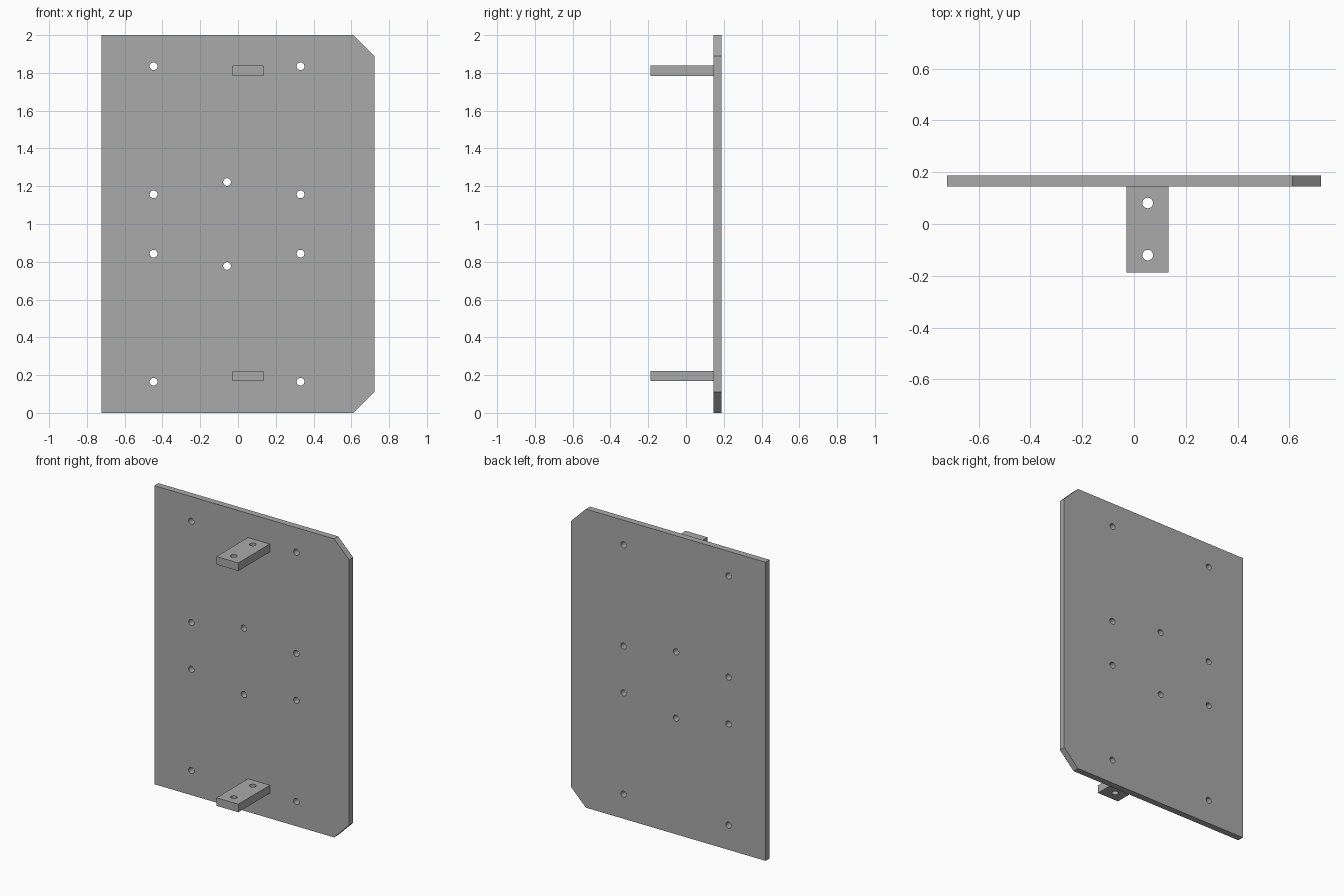
import bpy, bmesh, math
from mathutils import Matrix, Vector

cube = bpy.data.objects.get("Cube")
if cube:
    bpy.data.objects.remove(cube, do_unlink=True)

# Plain grey metal
GREY = (0.40, 0.40, 0.40, 1)
metal = bpy.data.materials.new("grey_metal")
metal.use_nodes = True
metal.diffuse_color = GREY
metal.node_tree.nodes["Principled BSDF"].inputs["Base Color"].default_value = GREY

HOLE_RADIUS = 0.0205
HOLE_SIDES = 32


def circle(cx, cy):
    steps = [math.tau * i / HOLE_SIDES for i in range(HOLE_SIDES)]
    return [(cx + HOLE_RADIUS * math.cos(a), cy + HOLE_RADIUS * math.sin(a)) for a in steps]


def drilled_plate(name, outline, holes, thickness, placement):
    """Fill an outline around round holes, then extrude it along local z."""
    bm = bmesh.new()
    for loop in [outline] + [circle(*h) for h in holes]:
        verts = [bm.verts.new((x, y, 0)) for x, y in loop]
        for a, b in zip(verts, verts[1:] + verts[:1]):
            bm.edges.new((a, b))
    bmesh.ops.triangle_fill(bm, use_beauty=True, use_dissolve=False,
                            edges=bm.edges[:], normal=Vector((0, 0, 1)))
    top = bmesh.ops.extrude_face_region(bm, geom=bm.faces[:])["geom"]
    bmesh.ops.translate(bm, vec=(0, 0, thickness),
                        verts=[g for g in top if isinstance(g, bmesh.types.BMVert)])
    bmesh.ops.recalc_face_normals(bm, faces=bm.faces[:])
    mesh = bpy.data.meshes.new(name)
    bm.to_mesh(mesh)
    bm.free()
    mesh.transform(placement)
    mesh.materials.append(metal)
    obj = bpy.data.objects.new(name, mesh)
    bpy.context.collection.objects.link(obj)
    bpy.ops.object.select_all(action="DESELECT")
    obj.select_set(True)
    bpy.context.view_layer.objects.active = obj
    bpy.ops.object.shade_smooth_by_angle(angle=math.radians(30))
    return obj


# Upright plate with two clipped corners on its left edge
W, H, CUT = 0.722, 2.0, 0.111
BACK, FRONT = 0.188, 0.145
plate_outline = [(-W, 0), (W - CUT, 0), (W, CUT), (W, H - CUT), (W - CUT, H), (-W, H)]
mid = H / 2
plate_holes = [(x, mid + s * dz) for x in (-0.447, 0.331) for dz in (0.157, 0.835) for s in (-1, 1)]
plate_holes += [(-0.058, mid + s * 0.222) for s in (-1, 1)]
stand_up = Matrix.Translation((0, BACK, 0)) @ Matrix.Rotation(math.pi / 2, 4, "X")
drilled_plate("back_plate", plate_outline, plate_holes, BACK - FRONT, stand_up)

# Two drilled tabs standing out from the front
TAB_X, TAB_HALF, TAB_THICK = 0.053, 0.081, 0.054
x0, x1 = TAB_X - TAB_HALF, TAB_X + TAB_HALF
tab_outline = [(x0, -BACK), (x1, -BACK), (x1, FRONT), (x0, FRONT)]
tab_holes = [(TAB_X, 0.081), (TAB_X, -0.12)]
for name, z in (("lower_tab", 0.195), ("upper_tab", H - 0.189)):
    drilled_plate(name, tab_outline, tab_holes, TAB_THICK,
                  Matrix.Translation((0, 0, z - TAB_THICK / 2)))
